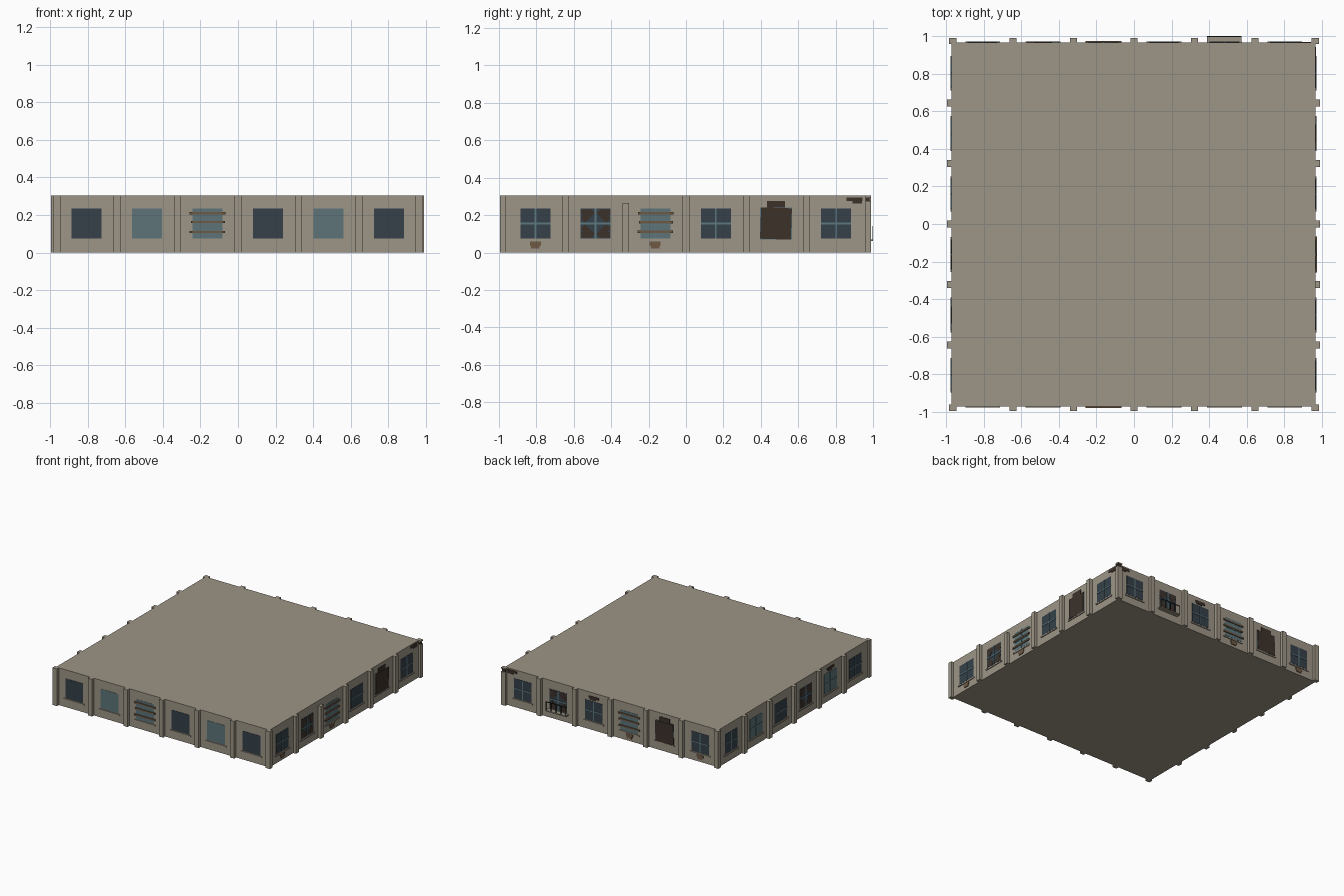
import bpy
import bmesh
import math
from mathutils import Matrix, Vector

if "Cube" in bpy.data.objects:
    bpy.data.objects.remove(bpy.data.objects["Cube"], do_unlink=True)


def material(name, *rgb):
    m = bpy.data.materials.new(name)
    m.use_nodes = True
    m.diffuse_color = (*rgb, 1)
    m.node_tree.nodes["Principled BSDF"].inputs["Base Color"].default_value = (*rgb, 1)
    return m


STONE = material("weathered stone", 0.34, 0.30, 0.24)
DARK = material("dark glass", 0.035, 0.052, 0.066)
TEAL = material("pale glass", 0.11, 0.175, 0.19)
TRIM = material("blue grey trim", 0.11, 0.19, 0.22)
WOOD = material("brown wood", 0.16, 0.10, 0.06)
BURNT = material("dark brown", 0.045, 0.031, 0.023)
IRON = material("black iron", 0.02, 0.02, 0.02)

# Wall frames: origin, along-wall axis, outward axis
X, Y, Z = Vector((1, 0, 0)), Vector((0, 1, 0)), Vector((0, 0, 1))
WALLS = {
    "front": (-0.97 * Y, X, -Y),
    "back": (0.965 * Y, X, Y),
    "right": (0.965 * X, Y, X),
    "left": (-0.97 * X, Y, -X),
}
parts = {}


def box(name, mat, centre, size, frame=Matrix(), tilt=0):
    """Add a box to the named part; tilt turns it within the wall plane."""
    bm, _ = parts.setdefault(name, (bmesh.new(), mat))
    m = (frame @ Matrix.Translation(centre) @ Matrix.Rotation(math.radians(tilt), 4, "Y")
         @ Matrix.Diagonal((*size, 1)))
    bmesh.ops.create_cube(bm, size=1, matrix=m)


def on_wall(name, mat, wall, u, z, w, h, out, tilt=0, start=-0.002):
    """Box on a wall, from just inside the surface to the distance out."""
    origin, along, outward = WALLS[wall]
    frame = Matrix((along, outward, Z)).transposed().to_4x4()
    frame.translation = origin
    box(name, mat, (u, (start + out) / 2, z), (w, out - start, h), frame, tilt)


# Main block
box("building_block", STONE, (-0.0025, -0.0025, 0.1525), (1.935, 1.935, 0.305))

# Pilasters, one of them broken short
for wall in WALLS:
    for i in range(-2, 3):
        short = wall == "right" and i == -1
        h = 0.265 if short else 0.305
        on_wall("pilasters", STONE, wall, i * 0.322, h / 2, 0.037, h, 0.025)

# Corner posts, the far one broken below its cap
for x in (-0.965, 0.965):
    for y in (-0.978, 0.973):
        broken = x > 0 and y > 0
        h = 0.272 if broken else 0.305
        box("corner_posts", STONE, (x, y, h / 2), (0.04, 0.033, h))
        if broken:
            box("corner_cap", STONE, (x, y, 0.3), (0.04, 0.033, 0.01))
            box("exposed_core", BURNT, (x, y - 0.003, 0.283), (0.03, 0.02, 0.025))


WZ, WS = 0.155, 0.16      # window centre height and size


def window(wall, u, kind):
    pale = kind in ("pale", "planked")
    pane = ("pale_panes", TEAL) if pale else ("dark_panes", DARK)
    on_wall(*pane, wall, u, WZ, WS, WS, 0.002)
    on_wall("window_sills", STONE, wall, u, 0.065, 0.185, 0.01, 0.007)
    # Smashed glass shown as slanted dark gaps
    if kind == "smashed":
        for sx in (-1, 1):
            for sz in (-1, 1):
                on_wall("smashed_gaps", BURNT, wall, u + sx * 0.042, WZ + sz * 0.042,
                        0.072, 0.034, 0.003, 45 * sx * sz)
                on_wall("smashed_gaps", BURNT, wall, u + sx * 0.056, WZ + sz * 0.06,
                        0.04, 0.03, 0.003)
    # Glazing bars
    if wall != "front" and kind != "covered":
        on_wall("glazing_bars", TRIM, wall, u, WZ, 0.009, WS, 0.005)
        on_wall("glazing_bars", TRIM, wall, u, WZ, WS, 0.009, 0.005)
    # Nailed planks
    if kind == "planked":
        for z, shift, w in ((0.11, -0.002, 0.19), (0.163, 0.002, 0.18), (0.21, 0, 0.19)):
            on_wall("window_planks", WOOD, wall, u + shift, z, w, 0.013, 0.009)
    # Full cover panel, hung slightly askew
    if kind == "covered":
        on_wall("cover_frames", TRIM, wall, u, WZ, 0.17, 0.17, 0.003)
        on_wall("cover_panels", BURNT, wall, u, WZ, 0.165, 0.168, 0.007, 2)
        on_wall("soot_patches", BURNT, wall, u, 0.258, 0.095, 0.035, 0.004)


LAYOUT = {
    "front": "dark pale planked dark pale dark",
    "right": "dark smashed planked dark covered dark",
    "back": "dark covered planked dark smashed dark",
    "left": "dark pale smashed dark pale dark",
}
for wall, kinds in LAYOUT.items():
    for i, kind in enumerate(kinds.split()):
        window(wall, -0.805 + i * 0.3215, kind)

# Wooden boxes under some sills
for wall in ("right", "back"):
    for u in (-0.805, -0.165):
        on_wall("sill_boxes", WOOD, wall, u, 0.047, 0.058, 0.022, 0.006)
        on_wall("sill_boxes", WOOD, wall, u, 0.03, 0.045, 0.018, 0.006)

# Soot marks over windows
for wall, u in (("back", 0.16), ("left", -0.485)):
    on_wall("soot_patches", BURNT, wall, u, 0.265, 0.09, 0.02, 0.004)
    on_wall("soot_patches", BURNT, wall, u + 0.01, 0.25, 0.05, 0.012, 0.004)

# Crumbled patches beside the broken corner
for wall in ("right", "back"):
    on_wall("crumbled_patches", BURNT, wall, 0.9, 0.285, 0.085, 0.02, 0.004)
    on_wall("crumbled_patches", BURNT, wall, 0.915, 0.27, 0.05, 0.014, 0.004)

# Balcony at the back with a thin iron rail
B = 0.48
on_wall("balcony_floor", STONE, "back", B, 0.065, 0.185, 0.009, 0.035)
on_wall("balcony_rail", IRON, "back", B, 0.138, 0.185, 0.005, 0.035, start=0.031)
for i in range(-2, 3):
    on_wall("balcony_rail", IRON, "back", B + i * 0.045, 0.102, 0.004, 0.072, 0.035, start=0.031)

# Turn the collected parts into objects
for name, (bm, mat) in parts.items():
    bmesh.ops.recalc_face_normals(bm, faces=bm.faces)
    mesh = bpy.data.meshes.new(name)
    bm.to_mesh(mesh)
    bm.free()
    mesh.materials.append(mat)
    bpy.context.collection.objects.link(bpy.data.objects.new(name, mesh))
